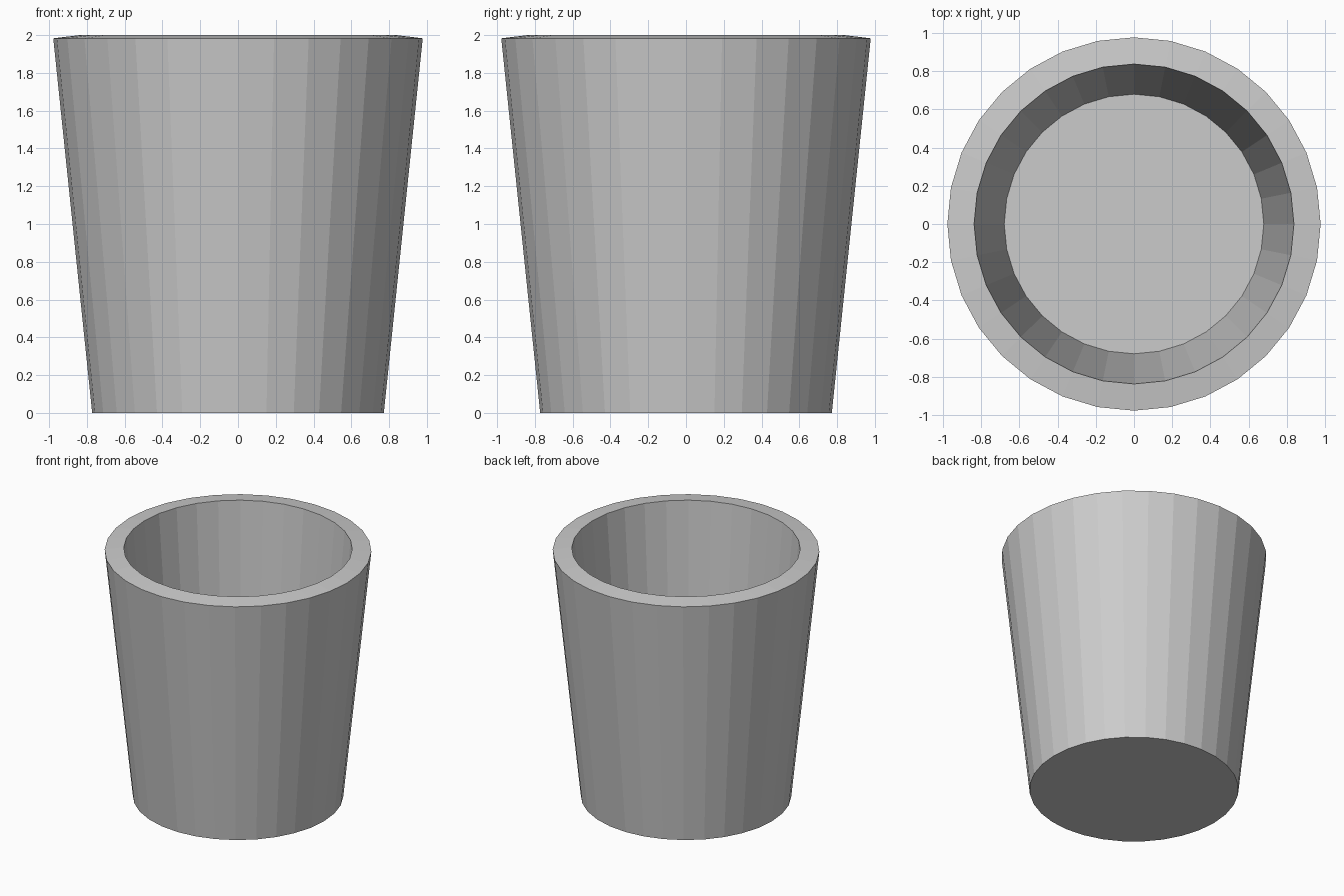
import bpy, bmesh
from math import cos, sin, tau

if "Cube" in bpy.data.objects:
    bpy.data.objects.remove(bpy.data.objects["Cube"])

SIDES = 32
# Cup profile (radius, height): outer foot, outer rim, inner rim, inner floor
PROFILE = [(0.772, 0.0), (0.978, 1.983), (0.838, 2.0), (0.68, 0.102)]

bm = bmesh.new()
rings = [[bm.verts.new((r * cos(tau * i / SIDES), r * sin(tau * i / SIDES), z))
          for i in range(SIDES)] for r, z in PROFILE]

# Walls and rim
for low, high in zip(rings, rings[1:]):
    for i in range(SIDES):
        j = (i + 1) % SIDES
        bm.faces.new((low[i], low[j], high[j], high[i]))

# Underside and inner floor
bm.faces.new(list(reversed(rings[0])))
bm.faces.new(rings[-1])
bmesh.ops.recalc_face_normals(bm, faces=bm.faces)

mesh = bpy.data.meshes.new("tapered_cup")
bm.to_mesh(mesh)
bm.free()
bpy.context.collection.objects.link(bpy.data.objects.new("tapered_cup", mesh))
